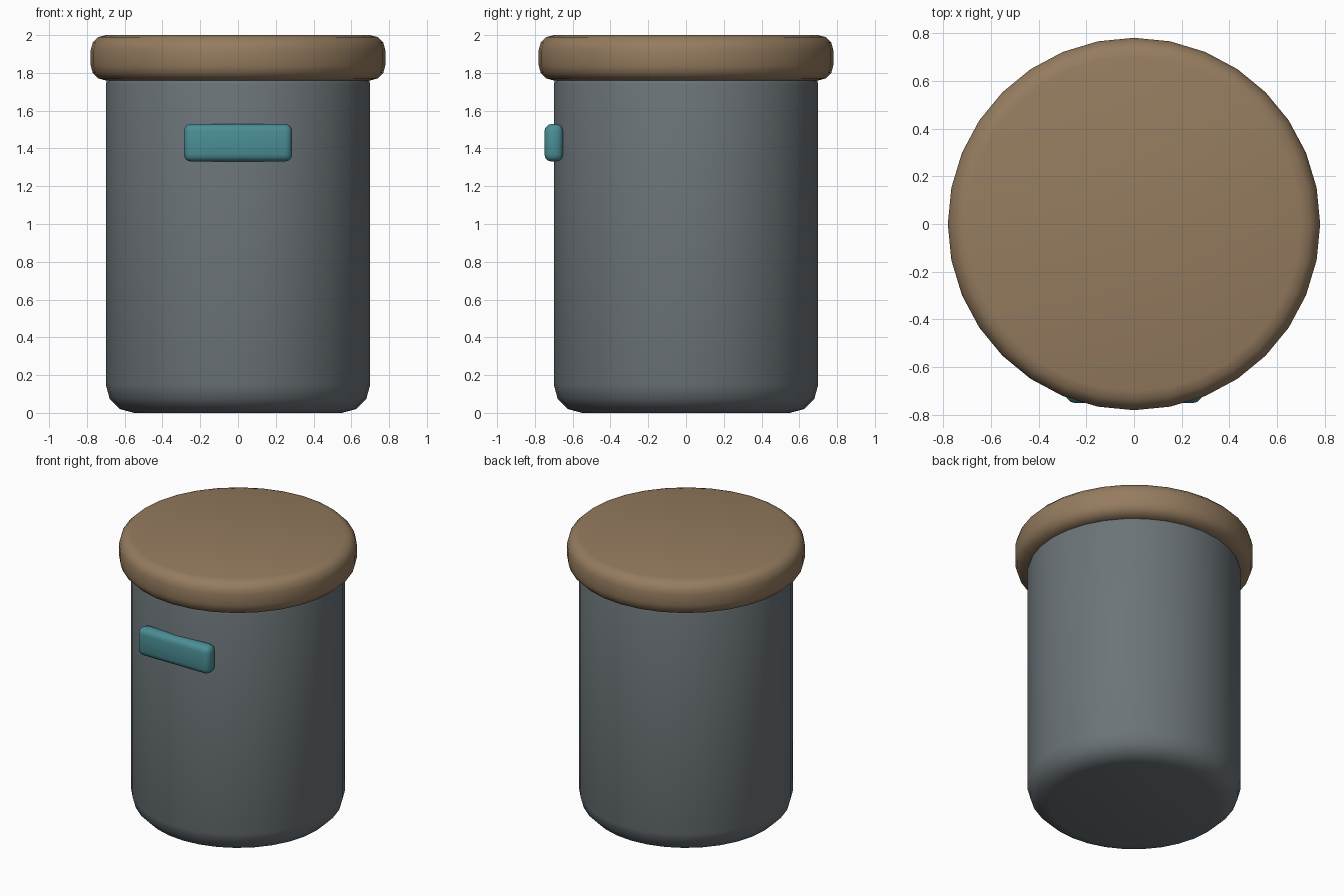
import bpy, bmesh
from mathutils import Matrix

cube = bpy.data.objects.get("Cube")
if cube:
    bpy.data.objects.remove(cube, do_unlink=True)


def material(name, rgb):
    mat = bpy.data.materials.new(name)
    mat.use_nodes = True
    color = (*rgb, 1.0)
    mat.diffuse_color = color
    mat.node_tree.nodes["Principled BSDF"].inputs["Base Color"].default_value = color
    return mat


def finish(bm, name, mat):
    mesh = bpy.data.meshes.new(name)
    bmesh.ops.recalc_face_normals(bm, faces=bm.faces)
    bm.to_mesh(mesh)
    bm.free()
    obj = bpy.data.objects.new(name, mesh)
    bpy.context.collection.objects.link(obj)
    mesh.materials.append(mat)
    bpy.ops.object.select_all(action='DESELECT')
    bpy.context.view_layer.objects.active = obj
    obj.select_set(True)
    bpy.ops.object.shade_smooth_by_angle(angle=0.7)
    return obj


def bevel(bm, edges, width):
    bmesh.ops.bevel(bm, geom=edges, offset=width, segments=3, profile=0.5,
                    affect='EDGES', clamp_overlap=True)


def rounded_cylinder(name, radius, bottom, top, bottom_round, top_round, mat):
    bm = bmesh.new()
    bmesh.ops.create_cone(bm, cap_ends=True, segments=32, radius1=radius, radius2=radius,
                          depth=top - bottom,
                          matrix=Matrix.Translation((0, 0, (top + bottom) / 2)))
    for height, width in ((bottom, bottom_round), (top, top_round)):
        rim = [e for e in bm.edges if all(abs(v.co.z - height) < 1e-4 for v in e.verts)]
        bevel(bm, rim, width)
    return finish(bm, name, mat)


def rounded_box(name, center, size, width, mat):
    bm = bmesh.new()
    bmesh.ops.create_cube(bm, size=1, matrix=Matrix.Translation(center) @ Matrix.Diagonal((*size, 1)))
    bevel(bm, bm.edges[:], width)
    return finish(bm, name, mat)


grey = material("slate grey", (0.15, 0.175, 0.19))
brown = material("warm brown", (0.30, 0.20, 0.115))
teal = material("teal", (0.07, 0.27, 0.30))

# Canister body with a soft base, lid and front label
rounded_cylinder("canister_body", 0.70, 0.0, 1.80, 0.15, 0.06, grey)
rounded_cylinder("lid", 0.78, 1.76, 2.0, 0.08, 0.08, brown)
rounded_box("front_label", (0, -0.70, 1.43), (0.574, 0.10, 0.20), 0.04, teal)
